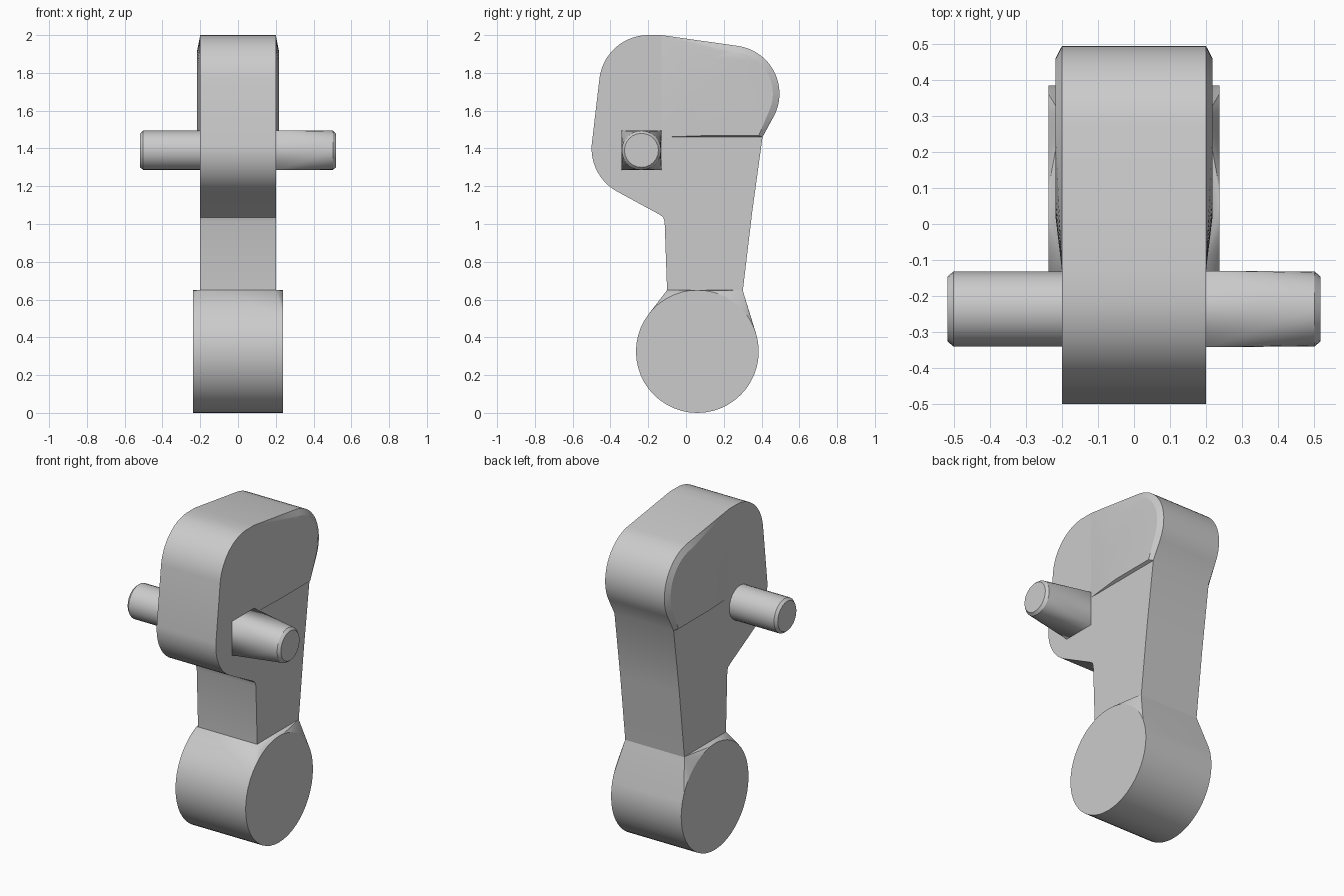
import bpy, bmesh
from math import sin, cos, radians

if "Cube" in bpy.data.objects:
    bpy.data.objects.remove(bpy.data.objects["Cube"])


def arc(cy, cz, r, a0, a1, n=12):
    """Points (y, z) along an arc, angles in degrees."""
    angles = [radians(a0 + (a1 - a0) * i / n) for i in range(n + 1)]
    return [(cy + r * cos(a), cz + r * sin(a)) for a in angles]


def at_x(x, points):
    return [(x, y, z) for y, z in points]


def finish(name, bm, angle=25):
    bmesh.ops.recalc_face_normals(bm, faces=bm.faces[:])
    mesh = bpy.data.meshes.new(name)
    bm.to_mesh(mesh)
    bm.free()
    ob = bpy.data.objects.new(name, mesh)
    bpy.context.collection.objects.link(ob)
    bpy.ops.object.select_all(action='DESELECT')
    ob.select_set(True)
    bpy.context.view_layer.objects.active = ob
    bpy.ops.object.shade_smooth_by_angle(angle=radians(angle))
    return ob


def hull(name, points):
    """Skin a set of cross-sections with their convex hull."""
    bm = bmesh.new()
    verts = [bm.verts.new(p) for p in points]
    bmesh.ops.convex_hull(bm, input=verts)
    bmesh.ops.delete(bm, geom=[v for v in bm.verts if not v.link_faces], context='VERTS')
    bmesh.ops.dissolve_limit(bm, angle_limit=radians(0.5), verts=bm.verts[:], edges=bm.edges[:])
    return finish(name, bm)


# Head and neck: one side profile, extruded across x
back_arc = arc(0.24, 1.69, 0.255, -29, 82, 18)
profile = (
    [(-0.1, 0.64), (0.3, 0.64), (0.35, 1.06), (0.405, 1.46)]
    + back_arc
    + [(-0.13, 2.0)]
    + arc(-0.2, 1.74, 0.26, 90, 172, 14)
    + arc(-0.24, 1.40, 0.26, 176, 242, 12)
    + [(-0.14, 1.05), (-0.12, 1.035), (-0.113, 1.01)]
)
bm = bmesh.new()
face = bm.faces.new([bm.verts.new(p) for p in at_x(-0.2, profile)])
ext = bmesh.ops.extrude_face_region(bm, geom=[face], use_keep_orig=True)
moved = [g for g in ext["geom"] if isinstance(g, bmesh.types.BMVert)]
bmesh.ops.translate(bm, verts=moved, vec=(0.4, 0, 0))
finish("head_and_neck", bm)

# Raised pads on both sides of the rear head
pad_base = [(-0.13, 1.46), (0.405, 1.46)] + back_arc + [(-0.13, 2.0)]
pad_top = ([(0.1, 1.468), (0.385, 1.468)] + arc(0.24, 1.69, 0.22, -25, 180, 24)
           + arc(0.24, 1.69, 0.22, 180, 250, 8))
for name, s in (("pad_left", -1), ("pad_right", 1)):
    hull(name, at_x(0.2 * s, pad_base) + at_x(0.218 * s, pad_top))

# Round foot, blended up to the neck
disc = arc(0.06, 0.325, 0.325, 0, 352.5, 47)
neck_end = [(-0.1, 0.65), (0.3, 0.65)]
hull("foot", [p for s in (-1, 1)
              for p in at_x(0.237 * s, disc) + at_x(0.2 * s, neck_end)])

# Side pins: round on the left, square-to-round on the right
PY, PZ = -0.236, 1.39
ring = arc(PY, PZ, 0.104, 0, 345, 23)
tip = arc(PY, PZ, 0.09, 0, 345, 23)
square = [(PY + a * 0.106, PZ + b * 0.104) for a in (-1, 1) for b in (-1, 1)]
for name, s, root in (("pin_left", -1, ring), ("pin_right", 1, square)):
    hull(name, at_x(0.2 * s, root) + at_x(0.502 * s, ring) + at_x(0.518 * s, tip))
